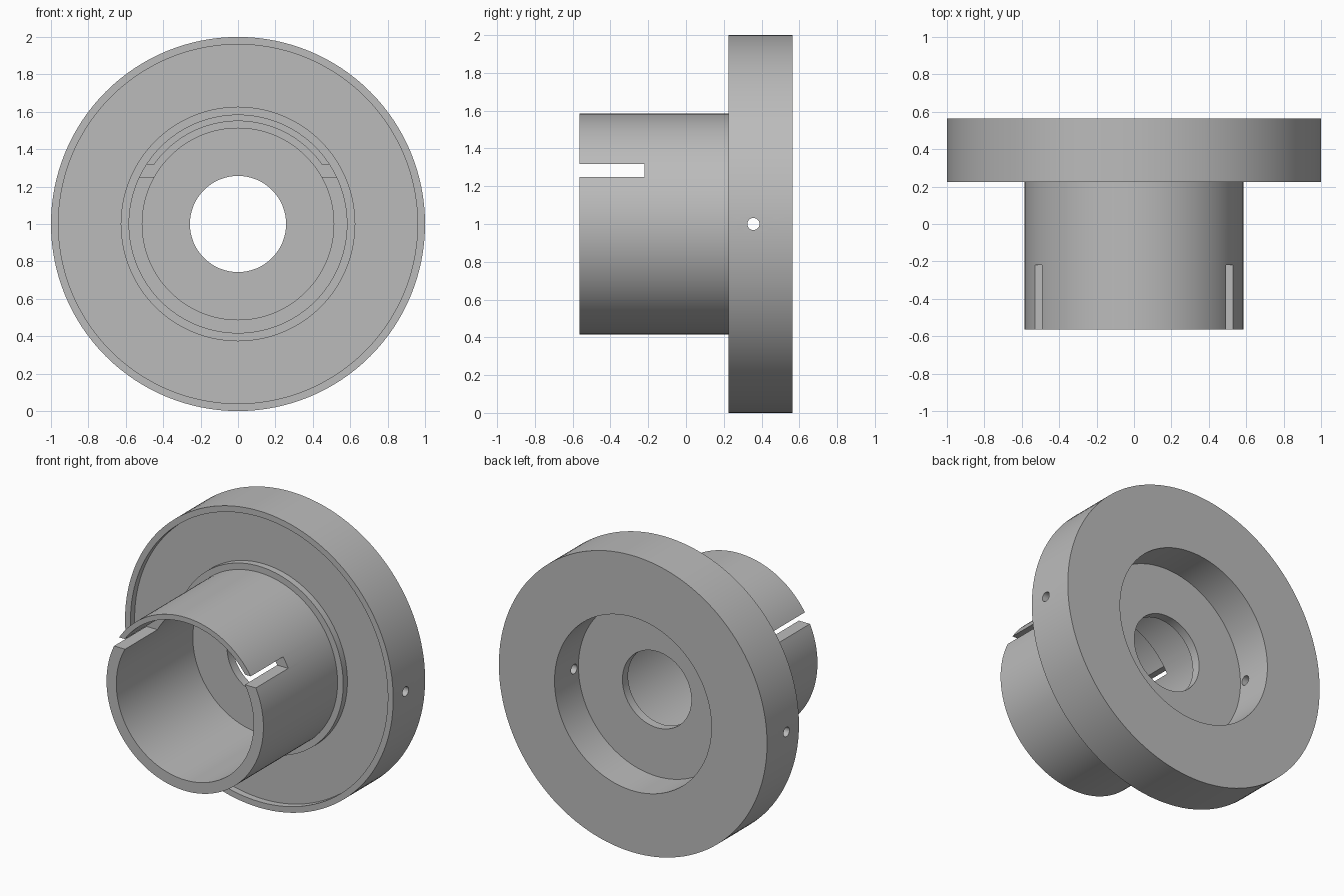
import bpy, bmesh
from math import pi, sin, cos, asin
from mathutils import Matrix, Vector

cube = bpy.data.objects.get("Cube")
if cube:
    bpy.data.objects.remove(cube, do_unlink=True)

CENTRE_Z = 1.0
FRONT, BACK, FLANGE_FRONT = -0.565, 0.565, 0.225
SLOT_END, SLOT_LOW, SLOT_HIGH = -0.22, 0.25, 0.318   # heights relative to the axis
SEGMENTS = 128

grey = bpy.data.materials.new("machined grey")
grey.use_nodes = True
grey.diffuse_color = (0.5, 0.5, 0.5, 1)
grey.node_tree.nodes["Principled BSDF"].inputs["Base Color"].default_value = (0.5, 0.5, 0.5, 1)


def make_object(name, bm):
    bmesh.ops.recalc_face_normals(bm, faces=bm.faces[:])
    mesh = bpy.data.meshes.new(name)
    bm.to_mesh(mesh)
    bm.free()
    mesh.materials.append(grey)
    obj = bpy.data.objects.new(name, mesh)
    obj.location.z = CENTRE_Z
    bpy.context.collection.objects.link(obj)
    return obj


def lathe(name, profile):
    """Revolve a closed (radius, y) profile around the y axis."""
    bm = bmesh.new()
    rings = []
    for i in range(SEGMENTS):
        a = 2 * pi * i / SEGMENTS
        rings.append([bm.verts.new((r * cos(a), y, r * sin(a))) for r, y in profile])
    n = len(profile)
    for i in range(SEGMENTS):
        p, q = rings[i], rings[(i + 1) % SEGMENTS]
        for j in range(n):
            k = (j + 1) % n
            bm.faces.new((p[j], p[k], q[k], q[j]))
    return make_object(name, bm)


def prism(name, outline, y0, y1):
    """Extrude an (x, z) outline along y."""
    bm = bmesh.new()
    face = bm.faces.new([bm.verts.new((x, y0, z)) for x, z in outline])
    out = bmesh.ops.extrude_face_region(bm, geom=[face])
    verts = [g for g in out["geom"] if isinstance(g, bmesh.types.BMVert)]
    bmesh.ops.translate(bm, verts=verts, vec=Vector((0, y1 - y0, 0)))
    return make_object(name, bm)


# Flange, collar, sleeve and thin web as one turned part
body = lathe("flanged_sleeve", [
    (0.257, 0.31), (0.257, 0.25), (0.512, 0.25), (0.512, FRONT),
    (0.585, FRONT), (0.585, FLANGE_FRONT), (0.627, FLANGE_FRONT), (0.627, 0.27),
    (0.96, 0.27), (0.96, FLANGE_FRONT), (1, FLANGE_FRONT), (1, BACK),
    (0.585, BACK), (0.585, 0.31)])

# Slots through both sides of the sleeve
slot = prism("slot_cutter", [(-0.7, SLOT_LOW), (0.7, SLOT_LOW),
                             (0.7, SLOT_HIGH), (-0.7, SLOT_HIGH)], FRONT - 0.1, SLOT_END)

# Thinned upper lip of the sleeve between the slots
radius, chord = 0.55, 0.285
start = asin(chord / radius)
steps = 48
arc = [start + (pi - 2 * start) * i / steps for i in range(steps + 1)]
relief = prism("lip_cutter", [(radius * cos(a), radius * sin(a)) for a in arc],
               FRONT - 0.1, SLOT_END)

# Cross pin hole through the flange
bm = bmesh.new()
bmesh.ops.create_cone(bm, cap_ends=True, segments=32, radius1=0.032, radius2=0.032, depth=2.4,
                      matrix=Matrix.Translation((0, 0.357, 0)) @ Matrix.Rotation(pi / 2, 4, 'Y'))
pin = make_object("pin_hole_cutter", bm)

bpy.ops.object.select_all(action='DESELECT')
bpy.context.view_layer.objects.active = body
body.select_set(True)
for cutter in (relief, slot, pin):
    cutter.hide_render = True
    mod = body.modifiers.new(cutter.name, 'BOOLEAN')
    mod.operation = 'DIFFERENCE'
    mod.solver = 'EXACT'
    mod.object = cutter
    bpy.ops.object.modifier_apply(modifier=mod.name)
    bpy.data.objects.remove(cutter, do_unlink=True)

bpy.ops.object.shade_smooth_by_angle(angle=pi / 6)
